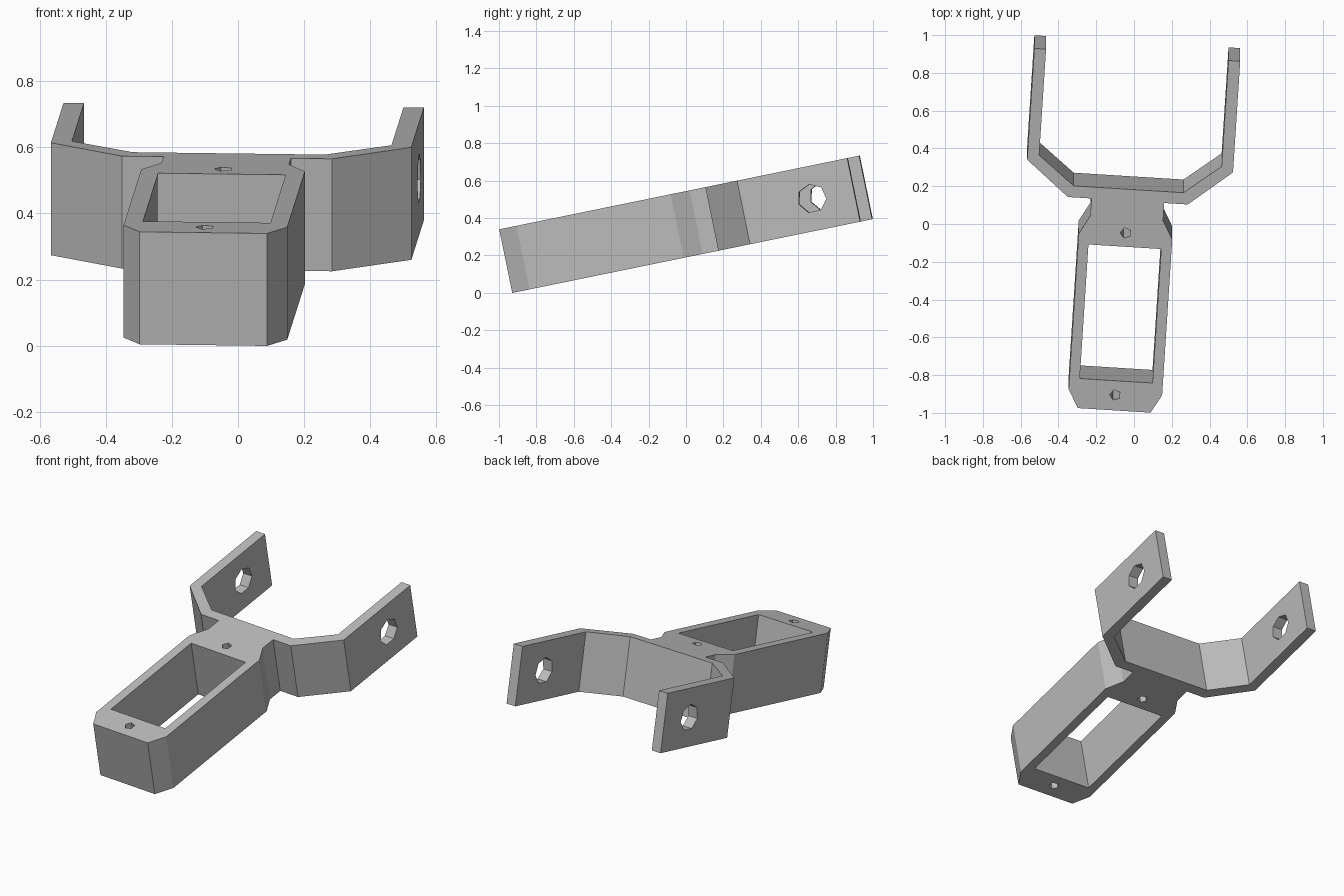
import bpy, bmesh
from math import radians, cos, sin, pi
from mathutils import Matrix, Vector

cube = bpy.data.objects.get("Cube")
if cube:
    bpy.data.objects.remove(cube)

DEPTH = 0.347          # height of the bracket
HINGE_Y = 0.692        # hinge axis position along the arms

grey = bpy.data.materials.new("plain grey")
grey.use_nodes = True
colour = (0.5, 0.5, 0.5, 1)
grey.diffuse_color = colour
grey.node_tree.nodes["Principled BSDF"].inputs["Base Color"].default_value = colour


def prism(name, points, direction):
    """Extrude a flat loop of points along a direction."""
    mesh = bpy.data.meshes.new(name)
    bm = bmesh.new()
    face = bm.faces.new([bm.verts.new(p) for p in points])
    grown = bmesh.ops.extrude_face_region(bm, geom=[face])["geom"]
    verts = [g for g in grown if isinstance(g, bmesh.types.BMVert)]
    bmesh.ops.translate(bm, verts=verts, vec=direction)
    bmesh.ops.recalc_face_normals(bm, faces=bm.faces)
    bm.to_mesh(mesh)
    bm.free()
    obj = bpy.data.objects.new(name, mesh)
    bpy.context.collection.objects.link(obj)
    return obj


def ring(sides, radius):
    return [(radius * cos(2 * pi * i / sides), radius * sin(2 * pi * i / sides))
            for i in range(sides)]


# Right half of the outline: chamfered frame, neck, crossbar, bent arm
half = [(0.193, -1.005), (0.248, -0.907), (0.248, -0.064), (0.193, 0.036),
        (0.193, 0.13), (0.318, 0.13), (0.546, 0.318), (0.546, 0.92),
        (0.484, 0.92), (0.484, 0.346), (0.291, 0.192)]
outline = half + [(-x, y) for x, y in reversed(half)]
bracket = prism("fork_bracket", [(x, y, 0) for x, y in outline], Vector((0, 0, -DEPTH)))
bracket.data.materials.append(grey)

# Rectangular opening through the frame
opening = [(-0.193, -0.845), (0.193, -0.845), (0.193, -0.119), (-0.193, -0.119)]
cutters = [prism("opening_cutter", [(x, y, 0.1) for x, y in opening], Vector((0, 0, -0.6)))]

# Five-sided screw holes at each end of the opening
for y in (-0.922, -0.045):
    loop = [(-a, y + b, 0.1) for a, b in ring(5, 0.029)]
    cutters.append(prism("screw_hole_cutter", loop, Vector((0, 0, -0.6))))

# Seven-sided hinge hole through both arms
loop = [(-0.8, HINGE_Y + b, a - DEPTH / 2) for a, b in ring(7, 0.077)]
cutters.append(prism("hinge_hole_cutter", loop, Vector((1.6, 0, 0))))

for cutter in cutters:
    cutter.hide_render = True
    mod = bracket.modifiers.new(cutter.name, "BOOLEAN")
    mod.operation = "DIFFERENCE"
    mod.solver = "EXACT"
    mod.object = cutter

# Bake the cuts and drop the cutters
bpy.context.view_layer.update()
graph = bpy.context.evaluated_depsgraph_get()
baked = bpy.data.meshes.new_from_object(bracket.evaluated_get(graph))
bracket.modifiers.clear()
bracket.data = baked
for cutter in cutters:
    bpy.data.objects.remove(cutter)

# Tilted resting pose
baked.transform(Matrix.Translation((-0.041, -0.004, 0.543))
                @ Matrix.Rotation(radians(11.57), 4, "X")
                @ Matrix.Rotation(radians(-3.64), 4, "Z"))
baked.update()
